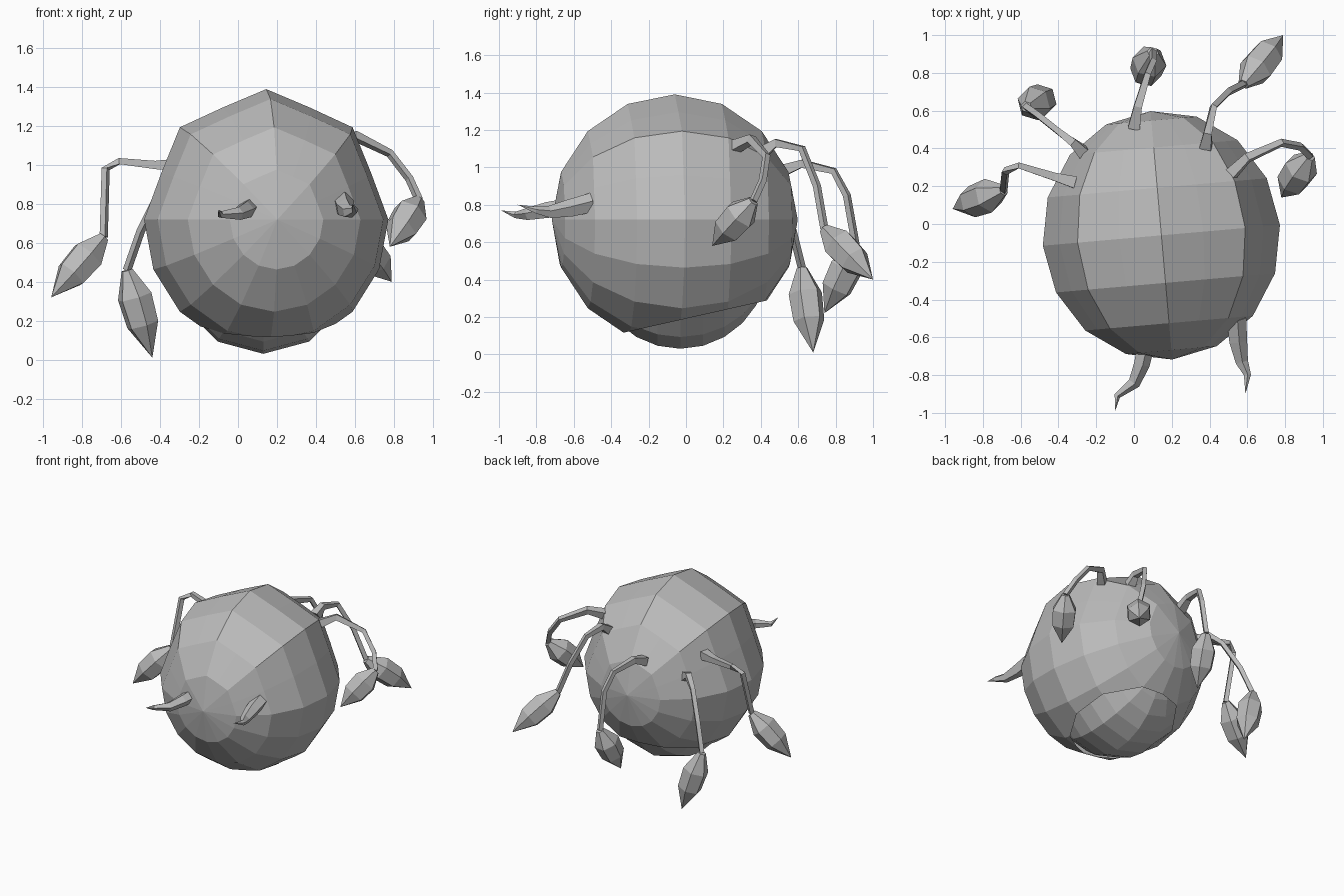
import bpy, bmesh, math
from mathutils import Vector, Matrix

cube = bpy.data.objects.get("Cube")
if cube:
    bpy.data.objects.remove(cube, do_unlink=True)

# One plain colour for everything
grey = bpy.data.materials.new("plain_grey")
grey.use_nodes = True
colour = (0.5, 0.5, 0.5, 1)
grey.diffuse_color = colour
grey.node_tree.nodes["Principled BSDF"].inputs["Base Color"].default_value = colour


def finish(name, bm):
    bmesh.ops.recalc_face_normals(bm, faces=bm.faces)
    mesh = bpy.data.meshes.new(name)
    bm.to_mesh(mesh)
    bm.free()
    mesh.materials.append(grey)
    obj = bpy.data.objects.new(name, mesh)
    bpy.context.collection.objects.link(obj)
    return obj


def loft(name, path, radii, sides):
    """Low-poly tube through the path; a zero radius closes to a point."""
    bm = bmesh.new()
    pts = [Vector(p) for p in path]
    side = None
    rings = []
    for i, (p, r) in enumerate(zip(pts, radii)):
        way = (pts[min(i + 1, len(pts) - 1)] - pts[max(i - 1, 0)]).normalized()
        side = way.orthogonal() if side is None else side - way * side.dot(way)
        side.normalize()
        up = way.cross(side)
        if r == 0:
            rings.append([bm.verts.new(p)] * sides)
            continue
        turn = [2 * math.pi * k / sides for k in range(sides)]
        rings.append([bm.verts.new(p + r * (side * math.cos(a) + up * math.sin(a))) for a in turn])
    for a, b in zip(rings, rings[1:]):
        for k in range(sides):
            n = (k + 1) % sides
            corners = list(dict.fromkeys((a[k], a[n], b[n], b[k])))
            bm.faces.new(corners)
    for ring in (rings[0], rings[-1]):
        if len(set(ring)) > 2:
            bm.faces.new(ring)
    return finish(name, bm)


# Body shell: faceted ball with its poles front and back, coarser on top
bm = bmesh.new()
bmesh.ops.create_uvsphere(bm, u_segments=16, v_segments=8, radius=1)
bmesh.ops.rotate(bm, verts=bm.verts, matrix=Matrix.Rotation(math.pi / 2, 3, 'X'))
for v in bm.verts:
    step = round(math.atan2(v.co.z, v.co.x) / (math.pi / 8))
    if v.co.z > 0.01 and step % 2:
        v.co.x *= 0.93
        v.co.z *= 0.93
bmesh.ops.scale(bm, verts=bm.verts, vec=(0.63, 0.66, 0.67))
bmesh.ops.rotate(bm, verts=bm.verts, matrix=Matrix.Rotation(math.radians(5), 3, 'Z'))
bmesh.ops.translate(bm, verts=bm.verts, vec=(0.145, -0.06, 0.72))
# Tilted opening underneath
bmesh.ops.bisect_plane(bm, geom=bm.verts[:] + bm.edges[:] + bm.faces[:],
                       plane_co=(0.14, -0.36, 0.11), plane_no=(0, 0.225, -1),
                       clear_outer=True)
finish("body_shell", bm)

# Core ball bulging out of the opening
bm = bmesh.new()
bmesh.ops.create_uvsphere(bm, u_segments=12, v_segments=12, radius=0.47)
bmesh.ops.rotate(bm, verts=bm.verts, matrix=Matrix.Rotation(math.pi / 2, 3, 'X'))
bmesh.ops.translate(bm, verts=bm.verts, vec=(0.13, -0.03, 0.5))
finish("inner_core", bm)

# Stalks, each ending in a pointed bulb: (path, bulb tip)
stalks = {
    "right_side": ([(-0.31, 0.22, 1.0), (-0.42, 0.25, 1.0), (-0.61, 0.31, 1.02),
                    (-0.68, 0.28, 0.98), (-0.69, 0.18, 0.63)], (-0.96, 0.08, 0.32)),
    "right_back": ([(-0.27, 0.38, 0.88), (-0.32, 0.43, 0.92), (-0.4, 0.49, 0.86),
                    (-0.5, 0.57, 0.66), (-0.57, 0.62, 0.46)], (-0.44, 0.68, 0.01)),
    "middle_back": ([(0.0, 0.51, 0.98), (0.02, 0.62, 1.02), (0.07, 0.79, 0.98),
                     (0.1, 0.86, 0.85), (0.1, 0.91, 0.57)], (0.04, 0.74, 0.22)),
    "left_back": ([(0.38, 0.41, 1.08), (0.39, 0.48, 1.13), (0.42, 0.62, 1.1),
                   (0.5, 0.7, 0.9), (0.58, 0.74, 0.67)], (0.79, 1.0, 0.4)),
    "left_side": ([(0.49, 0.24, 1.1), (0.6, 0.35, 1.15), (0.78, 0.43, 1.06),
                   (0.88, 0.41, 0.93), (0.93, 0.36, 0.82)], (0.78, 0.14, 0.58)),
}
for place, (path, tip) in stalks.items():
    loft(place + "_stalk", path, (0.045, 0.03, 0.022, 0.022, 0.022), 4)
    start, end = Vector(path[-1]), Vector(tip)
    along = [start.lerp(end, t) for t in (0, 0.3, 0.62, 1)]
    loft(place + "_bulb", along, (0.03, 0.092, 0.085, 0), 6)

# Two curved spikes on the front
loft("right_front_spike", [(0.07, -0.6, 0.79), (0.04, -0.74, 0.77), (0.0, -0.84, 0.75),
                           (-0.09, -0.91, 0.745), (-0.1, -0.99, 0.77)],
     (0.05, 0.045, 0.035, 0.018, 0), 5)
loft("left_front_spike", [(0.54, -0.5, 0.81), (0.55, -0.62, 0.78), (0.57, -0.73, 0.76),
                          (0.6, -0.8, 0.77), (0.59, -0.9, 0.8)],
     (0.055, 0.05, 0.035, 0.02, 0), 5)
